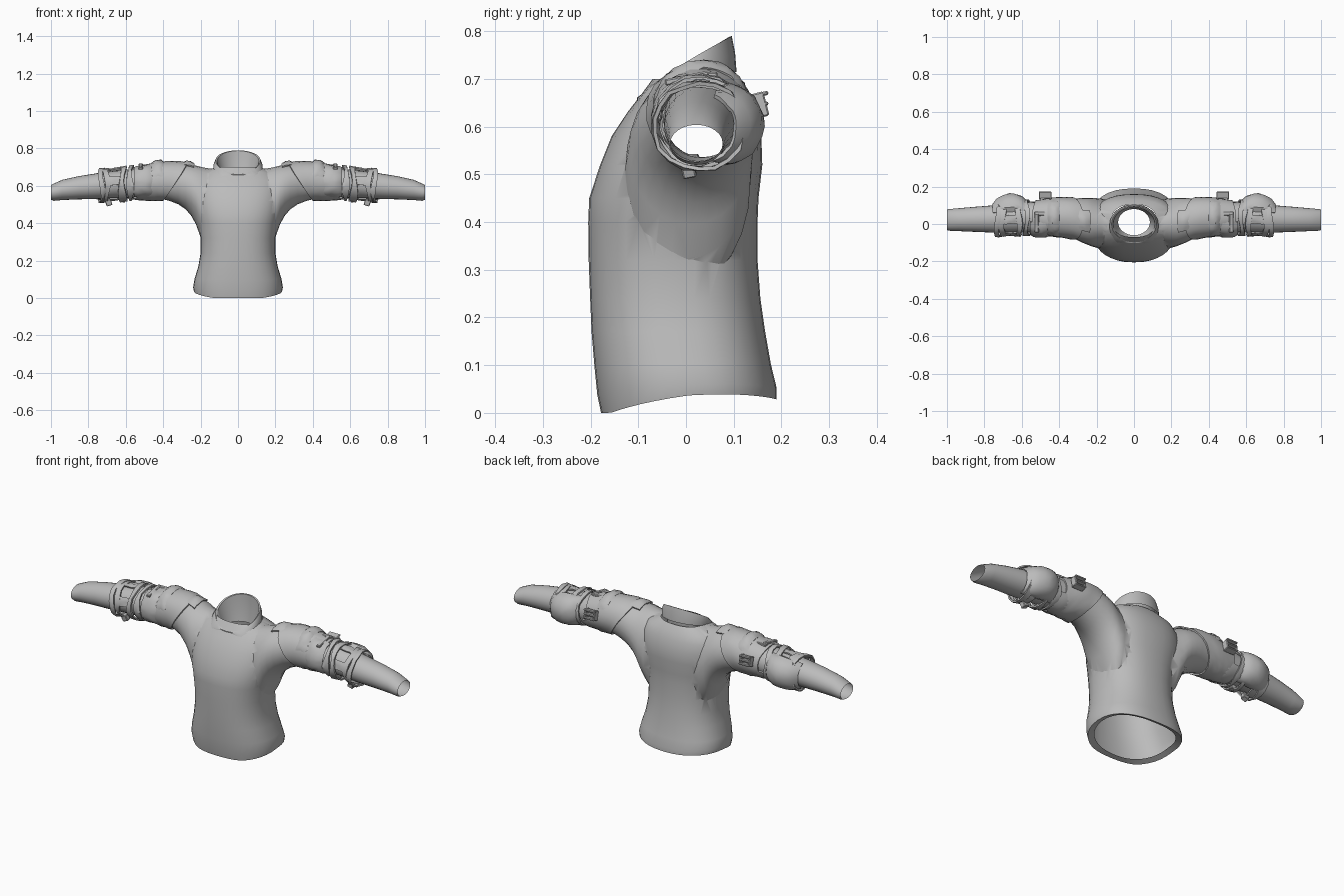
import bpy, bmesh, math, random

if "Cube" in bpy.data.objects:
    bpy.data.objects.remove(bpy.data.objects["Cube"])

random.seed(4)
PI = math.pi


def material(name, v):
    m = bpy.data.materials.new(name)
    m.diffuse_color = (v, v, v, 1)
    m.use_nodes = True
    m.node_tree.nodes["Principled BSDF"].inputs["Base Color"].default_value = m.diffuse_color
    return m


GREY = material("grey cloth", 0.5)


def activate(ob):
    bpy.ops.object.select_all(action='DESELECT')
    ob.select_set(True)
    bpy.context.view_layer.objects.active = ob


def apply(ob, kind, **settings):
    activate(ob)
    mod = ob.modifiers.new(kind, kind)
    for k, v in settings.items():
        setattr(mod, k, v)
    bpy.ops.object.modifier_apply(modifier=mod.name)


def grid(name, rows, wrap=True, caps=False, thick=0, mirror=False, angle=40):
    """Skin rows of points; capped ends use the second material slot."""
    bm = bmesh.new()
    vs = [[bm.verts.new(p) for p in r] for r in rows]
    n = len(rows[0])
    for a, b in zip(vs, vs[1:]):
        for i in range(n if wrap else n - 1):
            j = (i + 1) % n
            bm.faces.new((a[i], a[j], b[j], b[i]))
    if caps:
        for r in (vs[0], vs[-1]):
            bm.faces.new(r).material_index = 1
    bmesh.ops.recalc_face_normals(bm, faces=bm.faces)
    me = bpy.data.meshes.new(name)
    bm.to_mesh(me)
    bm.free()
    me.materials.append(GREY)
    if caps:
        me.materials.append(GREY)
    ob = bpy.data.objects.new(name, me)
    bpy.context.collection.objects.link(ob)
    if thick:
        apply(ob, 'SOLIDIFY', thickness=thick, offset=0)
    if mirror:
        apply(ob, 'MIRROR', use_mirror_merge=False)
    activate(ob)
    bpy.ops.object.shade_smooth_by_angle(angle=math.radians(angle))
    return ob


def spow(v, e):
    return math.copysign(abs(v) ** e, v)


# Torso: z, half width, front y, back y
TORSO = [(.030, .205, -.150, .165), (.018, .236, -.178, .190), (.045, .240, -.186, .190),
         (.10, .232, -.192, .178), (.17, .212, -.198, .166), (.24, .200, -.201, .156),
         (.32, .200, -.204, .150), (.40, .210, -.205, .150), (.45, .222, -.203, .152),
         (.52, .235, -.180, .160), (.58, .235, -.156, .158), (.63, .225, -.123, .145),
         (.67, .195, -.092, .128), (.70, .120, -.070, .105)]
N = 36
rows = []
for z, w, f, b in TORSO:
    row = []
    for i in range(N):
        a = 2 * PI * i / N
        c, s = spow(math.cos(a), .85), spow(math.sin(a), .85)
        lift = (.022 * c * c + .012 * s) * max(0, 1 - z / .12) - .016 * max(0, -s) * (z < .04)
        row.append((w * c, (f + b) / 2 + (b - f) / 2 * s, max(0, z + lift)))
    rows.append(row)
jacket = grid("jacket_body", rows, caps=True)

# Sleeve: x, low z, high z, front y, back y
SLEEVE = [(.12, .25, .690, -.12, .125), (.17, .27, .695, -.130, .135), (.20, .325, .702, -.127, .138),
          (.225, .395, .708, -.120, .140), (.25, .44, .712, -.110, .140), (.28, .475, .715, -.098, .139),
          (.32, .502, .720, -.078, .136), (.37, .521, .718, -.062, .130), (.43, .534, .712, -.052, .124),
          (.50, .536, .700, -.046, .118), (.58, .536, .688, -.045, .115), (.66, .535, .680, -.046, .110),
          (.75, .530, .668, -.046, .100), (.85, .528, .652, -.042, .092), (.94, .524, .632, -.038, .084),
          (.985, .520, .612, -.036, .080), (1.0, .526, .604, -.033, .077)]


def sleeve_point(x, a, off=0):
    """Point on the sleeve at x; angle 0 is the top, 90 degrees the back."""
    for p, q in zip(SLEEVE, SLEEVE[1:]):
        if x <= q[0]:
            break
    t = min(1, max(0, (x - p[0]) / (q[0] - p[0])))
    lo, hi, f, b = (p[k] + (q[k] - p[k]) * t for k in range(1, 5))
    return (x, (f + b) / 2 + ((b - f) / 2 + off) * math.sin(a),
            (lo + hi) / 2 + ((hi - lo) / 2 + off) * math.cos(a))


SEG = 24
ANG = [2 * PI * i / SEG for i in range(SEG)]
sleeves = grid("sleeves", [[sleeve_point(r[0], a) for a in ANG] for r in SLEEVE],
               caps=True, mirror=True)

# Join sleeves to the torso, then open neck, hem and cuffs
apply(jacket, 'BOOLEAN', operation='UNION', object=sleeves, solver='EXACT')
bpy.data.objects.remove(sleeves)
bm = bmesh.new()
bm.from_mesh(jacket.data)
bmesh.ops.delete(bm, geom=[f for f in bm.faces if f.material_index == 1], context='FACES')
bm.to_mesh(jacket.data)
bm.free()
activate(jacket)
bpy.ops.object.shade_smooth_by_angle(angle=math.radians(50))


def wrap_patch(name, x0, x1, a0, a1, off, steps=5, count=16, lump=0, thick=.008):
    """Plate lying on the sleeve; x0, x1 and off may be functions."""
    full = a1 - a0 >= 359
    rows = []
    for k in range(steps + 1):
        u = k / steps
        row = []
        for i in range(count if full else count + 1):
            v = i / count
            a = math.radians(a0 + (a1 - a0) * v)
            xa = x0(a) if callable(x0) else x0
            xb = x1(a) if callable(x1) else x1
            o = off(u, v) if callable(off) else off
            row.append(sleeve_point(xa + (xb - xa) * u, a, o + random.uniform(-lump, lump)))
        rows.append(row)
    return grid(name, rows, wrap=full, thick=thick, mirror=True, angle=35)


def dome(h, base=.004):
    return lambda u, v: base + h * (math.sin(PI * u) * math.sin(PI * v)) ** .6


# Shoulder shell with slanted inner edge
wrap_patch("shoulder_shell", lambda a: .335 - .065 * math.cos(a), lambda a: .535 + .01 * math.cos(2 * a),
           0, 360, lambda u, v: .005 + .008 * math.sin(PI * u), steps=7, count=24, lump=.002)
wrap_patch("shoulder_ridge", .40, .46, -75, 60, dome(.012, .012), lump=.003)
wrap_patch("upper_arm_plate", .455, .555, 215, 345, dome(.016, .008), lump=.003)
wrap_patch("shoulder_tab", .235, .295, -25, 25, dome(.010, .005), steps=3, count=6, lump=.003)
wrap_patch("lower_arm_guard", .47, .56, 110, 200, dome(.006, .005), steps=3, count=8)

# Elbow pad on the back
wrap_patch("elbow_pad", .575, .755, 25, 160, dome(.046), steps=8, count=14, lump=.002)

# Straps around the elbow, two narrow loops at each side of the joint
for k, (x, w, o) in enumerate([(.575, .026, .014), (.615, .030, .019), (.700, .028, .017), (.730, .022, .021)]):
    wrap_patch(f"elbow_strap_{k + 1}", lambda a, x=x: x - .012 + .008 * math.sin(3 * a + x * 40),
               lambda a, x=x, w=w: x - .012 + w + .008 * math.sin(2 * a + x * 30),
               0, 360, o, steps=2, count=18, lump=.004)
wrap_patch("elbow_cross_strap", .62, .70, 268, 300, .012, steps=4, count=4, lump=.003)
wrap_patch("elbow_top_strap", .62, .70, -20, 10, .012, steps=4, count=4, lump=.003)


def block(name, loc, size, rot=(0, 0, 0)):
    """Small bevelled box on both sides."""
    bpy.ops.mesh.primitive_cube_add(size=1, location=loc, rotation=rot)
    ob = bpy.context.object
    ob.name = name
    ob.scale = size
    bpy.ops.object.transform_apply(location=True, rotation=True, scale=True)
    ob.data.materials.append(GREY)
    apply(ob, 'BEVEL', width=.003, segments=1)
    apply(ob, 'MIRROR', use_mirror_merge=False)


# Buckles behind the upper arm, frame of bars
for dz in (-.022, 0, .022):
    block("arm_buckle_bar", (.475, .155, .645 + dz), (.066, .036, .009), (.25, 0, 0))
for dx in (-.028, .028):
    block("arm_buckle_side", (.475 + dx, .152, .645), (.010, .034, .052), (.25, 0, 0))

# Bracket on top of the upper arm, and loose strap ends below
block("top_bracket_bar", (.495, .055, .708), (.075, .022, .014))
block("top_bracket_leg", (.520, .005, .702), (.022, .10, .014), (.2, 0, 0))
block("strap_end_outer", (.692, .005, .512), (.032, .028, .034), (.2, .3, 0))
block("strap_end_inner", (.605, .015, .528), (.028, .024, .026), (0, .2, 0))

# Collar: inner wall, raised rim, folded outer edge
M = 32


def collar_ring(rx, ry, cy, back, front, flap=0):
    ring = []
    for i in range(M):
        a = 2 * PI * i / M
        s = math.sin(a)
        k = (s + 1) / 2
        corner = flap * max(0, 1 - abs(abs(math.cos(a)) - .62) / .4) if s < 0 else 0
        ring.append((rx * math.cos(a) * (1 + 2.2 * corner), cy + ry * s * (1 + 1.5 * corner),
                     front + (back - front) * k ** .8 - corner * .16))
    return ring


grid("collar", [collar_ring(.085, .070, .010, .64, .61), collar_ring(.100, .085, .005, .715, .635),
                collar_ring(.112, .090, .000, .788, .655), collar_ring(.120, .096, .000, .790, .662),
                collar_ring(.130, .103, .000, .755, .660, .10),
                collar_ring(.128, .104, .002, .715, .655, .17)], angle=45)
